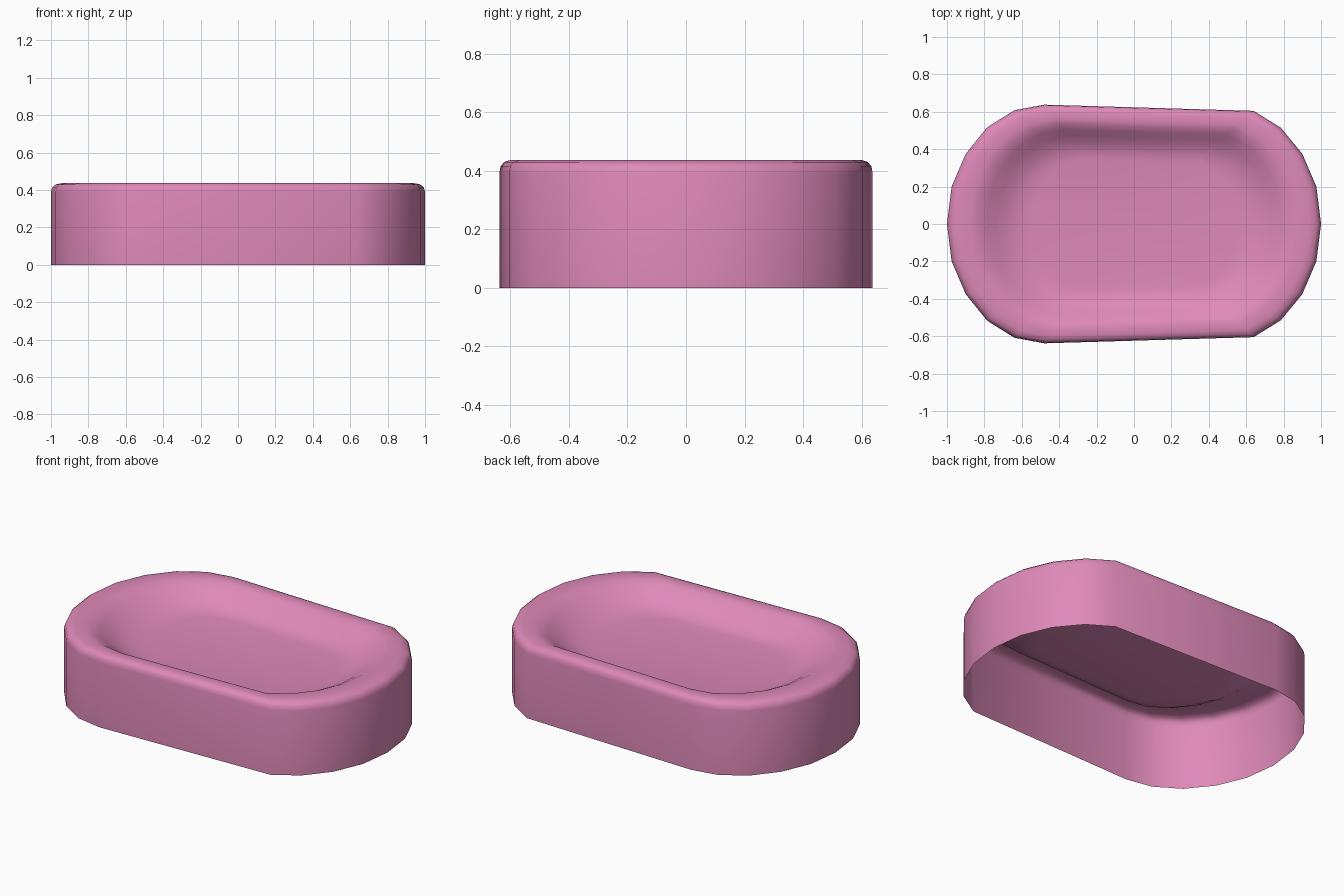
import bpy, bmesh

if "Cube" in bpy.data.objects:
    bpy.data.objects.remove(bpy.data.objects["Cube"])

# Colour
pink = bpy.data.materials.new("pink")
pink.diffuse_color = (0.73, 0.25, 0.48, 1.0)
pink.use_nodes = True
pink.node_tree.nodes["Principled BSDF"].inputs["Base Color"].default_value = pink.diffuse_color

# Half of the plan outline, from left tip to right tip
half = [(-1, 0), (-0.975, 0.2), (-0.9, 0.375), (-0.785, 0.517), (-0.64, 0.608),
        (-0.48, 0.638), (0.64, 0.605), (0.785, 0.515), (0.9, 0.375), (0.975, 0.2), (1, 0)]
outline = half + [(x, -y) for x, y in half[-2:0:-1]]

# Section from the open bottom edge over the rim into the basin: (scale, height)
section = [(1.0, 0.0), (1.0, 0.39), (0.993, 0.415), (0.975, 0.43), (0.94, 0.437),
           (0.88, 0.437), (0.84, 0.43), (0.79, 0.405), (0.74, 0.375), (0.68, 0.345),
           (0.62, 0.326), (0.55, 0.318)]

# Dish shell
bm = bmesh.new()
rings = [[bm.verts.new((x * s, y * s, z)) for x, y in outline] for s, z in section]
n = len(outline)
for a, b in zip(rings, rings[1:]):
    for i in range(n):
        j = (i + 1) % n
        bm.faces.new((a[i], b[i], b[j], a[j]))
bm.faces.new(rings[-1])  # basin floor
bmesh.ops.recalc_face_normals(bm, faces=bm.faces)
bm.normal_update()
if rings and bm.faces[:][-1].normal.z < 0:
    bmesh.ops.reverse_faces(bm, faces=bm.faces[:])

mesh = bpy.data.meshes.new("dish")
bm.to_mesh(mesh)
bm.free()
mesh.materials.append(pink)
for p in mesh.polygons:
    p.use_smooth = True
dish = bpy.data.objects.new("dish", mesh)
bpy.context.collection.objects.link(dish)
